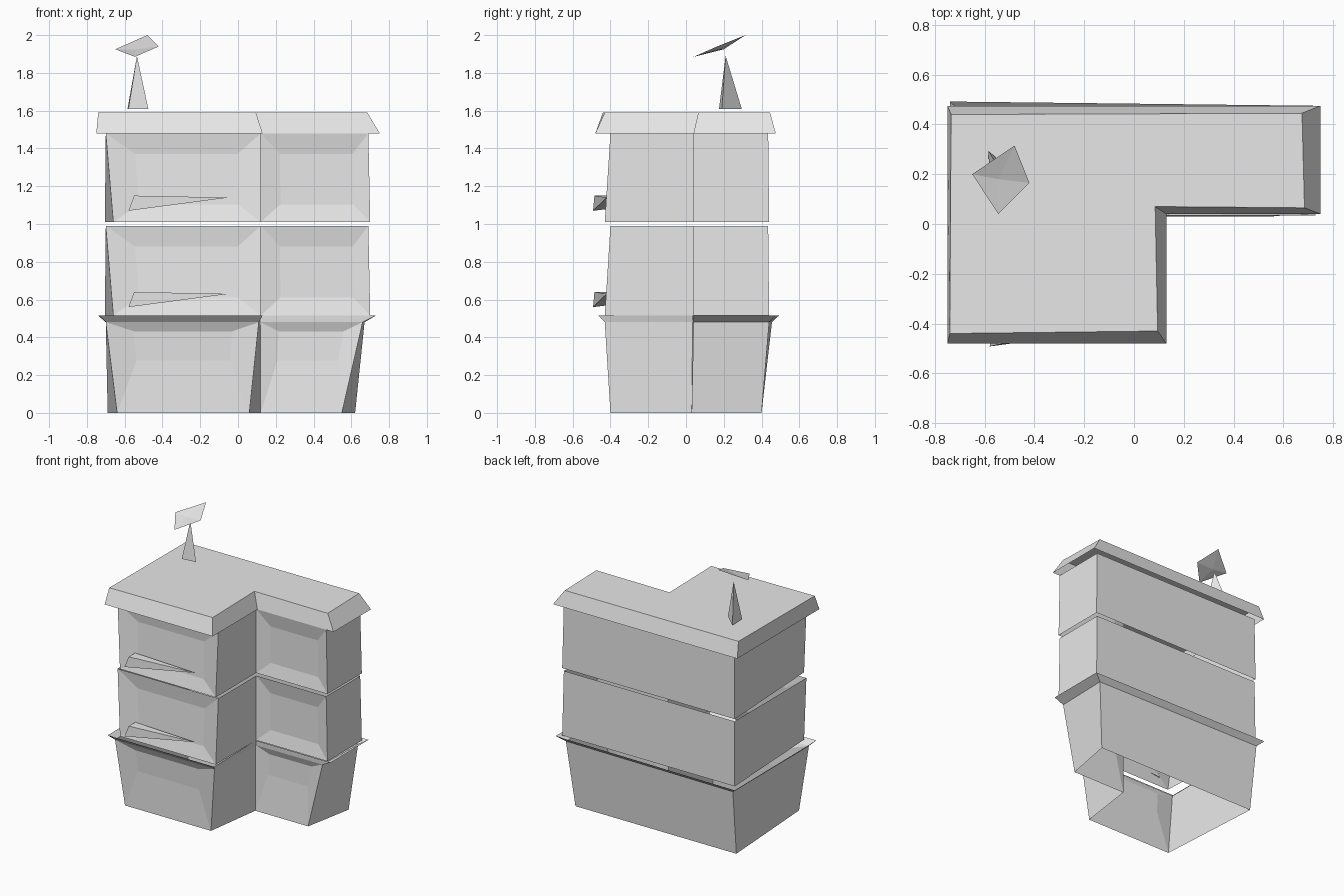
import bpy
from mathutils import Vector

default_cube = bpy.data.objects.get("Cube")
if default_cube:
    bpy.data.objects.remove(default_cube, do_unlink=True)

GREY = (0.8, 0.8, 0.8, 1.0)
plaster = bpy.data.materials.new("plain grey")
plaster.use_nodes = True
plaster.diffuse_color = GREY
for node in plaster.node_tree.nodes:
    if node.type == 'BSDF_PRINCIPLED':
        node.inputs["Base Color"].default_value = GREY


def make_object(name, points, faces):
    """Flat-shaded object from a few points and faces."""
    mesh = bpy.data.meshes.new(name)
    mesh.from_pydata([tuple(p) for p in points], [], faces)
    mesh.update()
    mesh.materials.append(plaster)
    obj = bpy.data.objects.new(name, mesh)
    bpy.context.collection.objects.link(obj)
    return obj


def at_height(outline, z):
    """L-shaped outline, counterclockwise from the front corner on -x."""
    return [Vector((x, y, z)) for x, y in outline]


def shell(name, low, high, recess=None, depth=0.02, capped=False):
    """Open wall band between two outlines; front panels may be hollowed."""
    count = len(low)
    points = low + high
    faces = []
    for i in range(count):
        j = (i + 1) % count
        quad = [i, j, count + j, count + i]
        if recess and i in (0, 2):
            u0, u1, v0, v1 = recess
            start = len(points)
            for u, v in ((u0, v0), (u1, v0), (u1, v1), (u0, v1)):
                inner = low[i].lerp(low[j], u).lerp(high[i].lerp(high[j], u), v)
                points = points + [inner + Vector((0, depth, 0))]
            ring = [start + k for k in range(4)]
            faces.append(ring)
            for k in range(4):
                n = (k + 1) % 4
                faces.append([quad[k], quad[n], ring[n], ring[k]])
        else:
            faces.append(quad)
    if capped:
        faces.append([count + i for i in range(count)])
    return make_object(name, points, faces)


# Tapered ground floor, open underneath
ground_low = at_height([(-.64, -.4), (.06, -.4), (.12, .03),
                        (.55, .03), (.62, .4), (-.69, .4)], 0)
ground_high = at_height([(-.7, -.43), (.11, -.43), (.12, .035),
                         (.66, .04), (.67, .44), (-.7, .455)], .48)
shell("ground_floor", ground_low, ground_high, (.18, .83, .58, .9))

# Flared ledge above the ground floor
ledge_high = at_height([(-.735, -.465), (.13, -.465), (.12, .035),
                        (.73, .035), (.73, .475), (-.74, .492)], .515)
shell("ledge", ground_high, ledge_high)

# Two matching upper storeys with a narrow gap between them
storey_low = [(-.66, -.43), (.12, -.43), (.12, .04),
              (.7, .04), (.7, .44), (-.705, .44)]
storey_high = [(-.7, -.4), (.12, -.4), (.12, .04),
               (.69, .04), (.69, .435), (-.7, .435)]
for name, bottom, top in (("middle_storey", .515, .99),
                          ("upper_storey", 1.01, 1.48)):
    shell(name, at_height(storey_low, bottom), at_height(storey_high, top),
          (.18, .85, .2, .77))

# Flat roof with a sloping skirt
roof_low = at_height([(-.75, -.48), (.13, -.48), (.13, .04),
                      (.75, .04), (.75, .475), (-.75, .475)], 1.48)
roof_high = at_height([(-.74, -.44), (.095, -.43), (.085, .07),
                       (.685, .065), (.675, .445), (-.735, .44)], 1.59)
shell("roof", roof_low, roof_high, capped=True)

# Slanted wedge signs on the front wall
for name, z in (("lower_sign", .56), ("upper_sign", 1.07)):
    wedge = [(-.58, -.492, z), (-.55, -.485, z + .08), (-.05, -.42, z + .07),
             (-.55, -.41, z + .08), (-.57, -.41, z + .01)]
    make_object(name, wedge, [(0, 2, 1), (1, 2, 3), (0, 4, 2), (0, 1, 3, 4)])

# Three-sided aerial mast
mast = [(-.585, .295, 1.61), (-.58, .175, 1.61), (-.475, .19, 1.61),
        (-.535, .21, 1.89)]
make_object("aerial_mast", mast, [(0, 1, 3), (1, 2, 3), (2, 0, 3)])

# Shallow four-sided dish
dish = [(-.65, .2, 1.925), (-.545, .04, 1.885), (-.42, .165, 1.94),
        (-.48, .315, 2), (-.545, .18, 1.925)]
make_object("aerial_dish", dish, [(i, (i + 1) % 4, 4) for i in range(4)])
